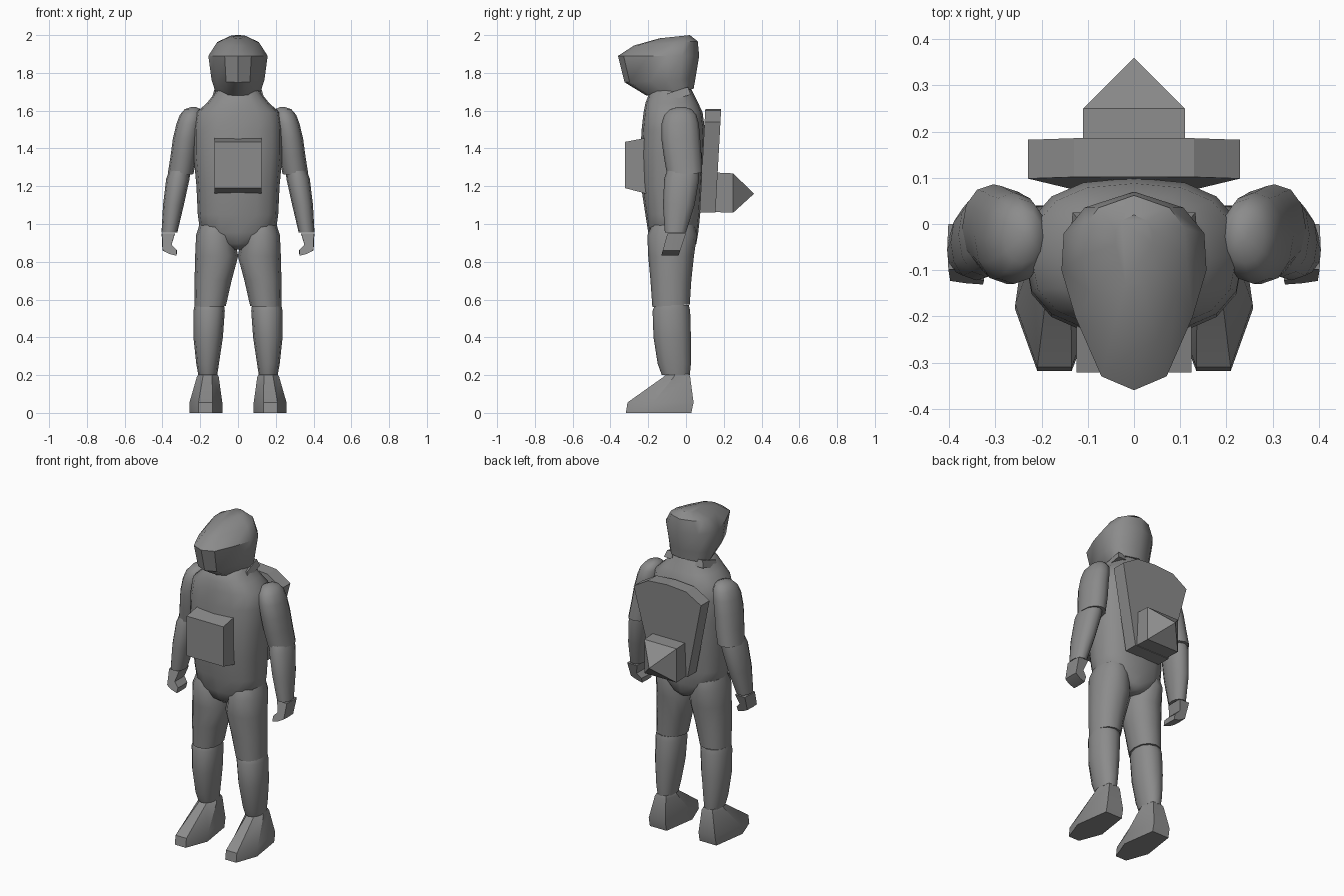
import bpy, bmesh, math

if "Cube" in bpy.data.objects:
    bpy.data.objects.remove(bpy.data.objects["Cube"])

# Dark grey suit material
suit = bpy.data.materials.new("suit_grey")
suit.diffuse_color = (.26, .26, .26, 1)
suit.use_nodes = True
suit.node_tree.nodes["Principled BSDF"].inputs["Base Color"].default_value = suit.diffuse_color


def loft(name, rings, mirror=False, smooth=50):
    """Skin a stack of equal-length point rings and cap both ends."""
    bm = bmesh.new()
    rows = [[bm.verts.new(p) for p in r] for r in rings]
    n = len(rows[0])
    for a, b in zip(rows, rows[1:]):
        for i in range(n):
            j = (i + 1) % n
            bm.faces.new((a[i], a[j], b[j], b[i]))
    bm.faces.new(rows[0])
    bm.faces.new(rows[-1])
    bmesh.ops.remove_doubles(bm, verts=bm.verts, dist=0.0005)
    bmesh.ops.recalc_face_normals(bm, faces=bm.faces)
    me = bpy.data.meshes.new(name)
    bm.to_mesh(me)
    bm.free()
    me.materials.append(suit)
    ob = bpy.data.objects.new(name, me)
    bpy.context.collection.objects.link(ob)
    if mirror:
        ob.modifiers.new("Mirror", 'MIRROR').use_mirror_merge = False
    if smooth:
        bpy.ops.object.select_all(action='DESELECT')
        ob.select_set(True)
        bpy.context.view_layer.objects.active = ob
        bpy.ops.object.shade_smooth_by_angle(angle=math.radians(smooth))
    return ob


def oval(n, e=2.3):
    """Unit superellipse outline."""
    pts = []
    for i in range(n):
        a = 2 * math.pi * i / n
        c, s = math.cos(a), math.sin(a)
        pts.append((math.copysign(abs(c) ** (2 / e), c), math.copysign(abs(s) ** (2 / e), s)))
    return pts


def ring(outline, cx, hx, yf, yb, zf, zb=None):
    """Fit a unit outline between front yf and back yb, with a front/back height."""
    zb = zf if zb is None else zb
    out = []
    for u, v in outline:
        t = (v + 1) / 2
        out.append((cx + u * hx, yf + t * (yb - yf), zf + t * (zb - zf)))
    return out


def tube(name, outline, rows, **kw):
    return loft(name, [ring(outline, *r) for r in rows], **kw)


O16, O12 = oval(16, 2.5), oval(12, 2.15)

# Torso and pelvis
tube("torso", O16, [
    (0, .035, -.14, .03, .865), (0, .1, -.18, .055, .895), (0, .2, -.2, .065, .955),
    (0, .213, -.215, .075, 1.05), (0, .22, -.238, .085, 1.2), (0, .236, -.242, .095, 1.37),
    (0, .236, -.235, .1, 1.5), (0, .222, -.225, .088, 1.59), (0, .165, -.215, .065, 1.64),
    (0, .125, -.195, .04, 1.69), (0, .095, -.15, .02, 1.73)])

# Legs
tube("thigh", O12, [
    (.12, .085, -.18, .045, .995), (.122, .1, -.205, .058, .94), (.113, .114, -.2, .042, .83),
    (.132, .098, -.188, .028, .7), (.147, .083, -.178, .02, .56, .575)], mirror=True)
tube("shin", O12, [
    (.152, .078, -.165, .015, .57), (.153, .083, -.177, .022, .54), (.158, .078, -.172, .026, .4),
    (.161, .06, -.15, .026, .26), (.16, .05, -.128, .02, .2)], mirror=True)

# Boots
SOLE = [(-.4, -1), (.45, -1), (1, -.22), (.65, 1), (-.65, 1), (-1, -.2)]
tube("boot", SOLE, [
    (.17, .088, -.318, .028, 0), (.17, .087, -.31, .04, .055),
    (.16, .058, -.12, .022, .19), (.16, .05, -.105, .015, .205)], mirror=True, smooth=35)

# Arms
tube("upper_arm", O12, [
    (.235, .012, -.04, -.01, 1.62), (.24, .042, -.085, .03, 1.608), (.248, .06, -.115, .055, 1.578),
    (.26, .066, -.13, .068, 1.53), (.275, .07, -.13, .075, 1.45), (.287, .07, -.118, .082, 1.36),
    (.304, .068, -.1, .086, 1.26, 1.27)], mirror=True)
tube("forearm", O12, [
    (.308, .055, -.1, .07, 1.285), (.318, .062, -.115, .07, 1.24), (.342, .055, -.122, .045, 1.1),
    (.363, .042, -.112, .0, .955)], mirror=True)

# Hands: curled mitten profile swept front to back
HAND = [(.335, .95), (.402, .95), (.398, .86), (.365, .842), (.327, .832), (.325, .862), (.352, .89)]
front = [(x, -.098 - .28 * (.95 - z), z) for x, z in HAND]
mid = [(.362 + (x - .362) * 1.06, -.05 - .35 * (.95 - z), z) for x, z in HAND]
back = [(x, .0 - .34 * (.95 - z), z) for x, z in HAND]
loft("hand", [front, mid, back], mirror=True, smooth=30)

# Helmet: egg outline, raked crown
half = [(0, -1), (.45, -.86), (.81, -.26), (1, .21), (.97, .58), (.68, .84), (0, 1)]
EGG = half + [(-x, y) for x, y in half[-2:0:-1]]
tube("helmet", EGG, [
    (0, .12, -.21, .04, 1.68, 1.715), (0, .14, -.325, .05, 1.75, 1.77), (0, .157, -.36, .07, 1.89),
    (0, .113, -.275, .062, 1.945, 1.968), (0, .04, -.14, .02, 1.983, 2.0)], smooth=40)

# Neck tabs at the lower back corners of the helmet
tab = [(-.11, 1.645), (.025, 1.685), (.01, 1.725), (-.1, 1.69)]
loft("neck_tab", [[(.08, y, z) for y, z in tab],
                  [(.145 - .3 * (z - 1.645), y, z) for y, z in tab]], mirror=True, smooth=0)

# Chest control box
SQ = [(-1, -1), (1, -1), (1, 1), (-1, 1)]


def slab(hx, z0, z1, y):
    return [(u * hx, y, (z0 + z1) / 2 + v * (z1 - z0) / 2) for u, v in SQ]


loft("chest_box", [slab(.125, 1.155, 1.46, -.19), slab(.125, 1.19, 1.435, -.322)], smooth=0)

# Backpack plate, leaning slightly forward at the bottom
side = [(.12, 1.06), (.23, 1.54), (.13, 1.6)]
PACK = side + [(0, 1.61)] + [(-x, z) for x, z in reversed(side)]
loft("backpack", [[(x, y + .055 * (z - 1.06), z) for x, z in PACK] for y in (.072, .156)],
     smooth=0)

# Backpack thruster block with pyramid tip
loft("thruster", [slab(.11, 1.065, 1.275, .1), slab(.11, 1.06, 1.268, .25),
                  slab(0, 1.16, 1.16, .36)], smooth=0)
